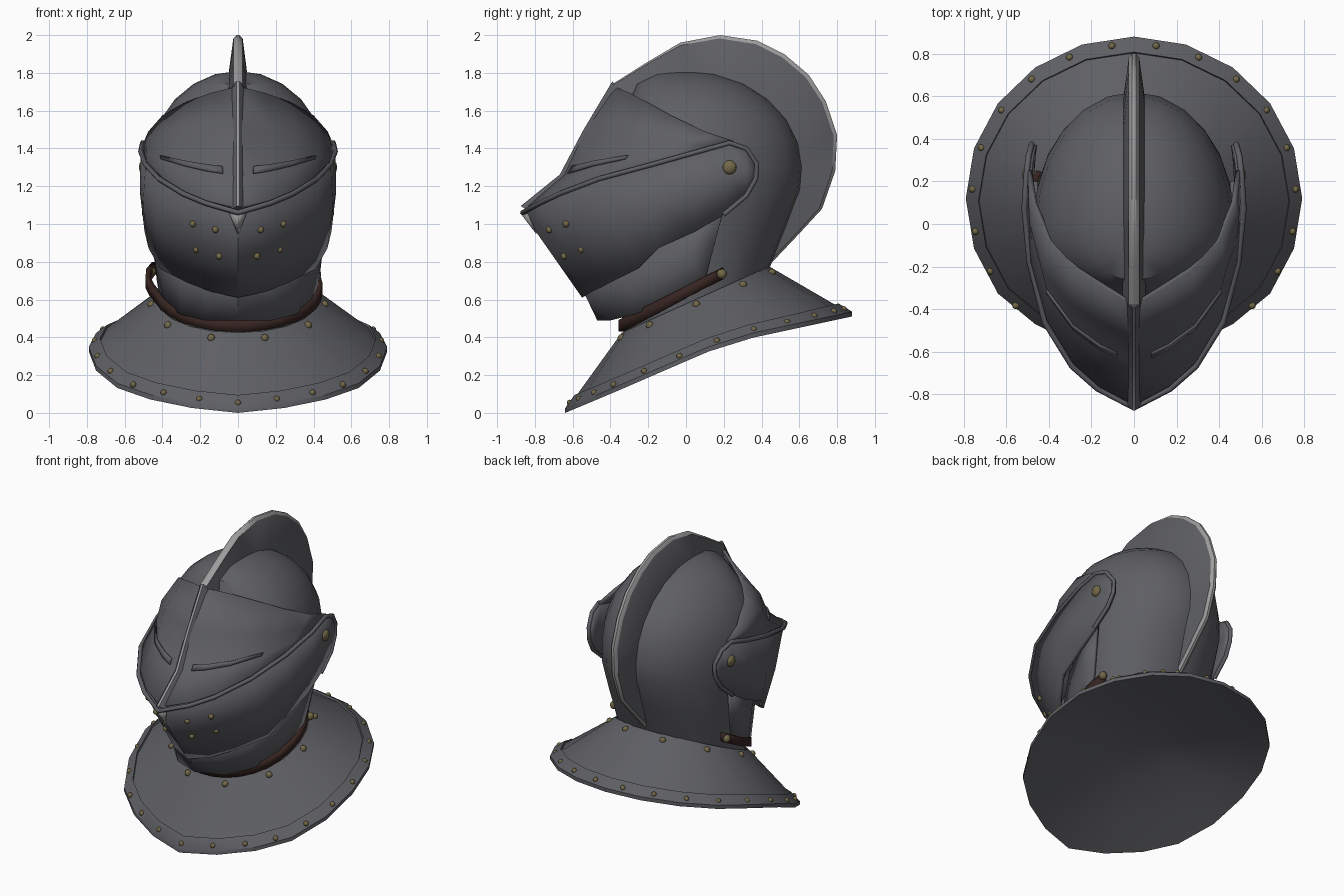
import bpy, bmesh, math
from mathutils import Vector, Matrix

if "Cube" in bpy.data.objects:
    bpy.data.objects.remove(bpy.data.objects["Cube"])

def material(name, rgb):
    m = bpy.data.materials.new(name)
    m.diffuse_color = (*rgb, 1)
    m.use_nodes = True
    m.node_tree.nodes["Principled BSDF"].inputs["Base Color"].default_value = m.diffuse_color
    return m

STEEL = material("steel", (0.112, 0.114, 0.127))
WORN = material("worn_edge", (0.34, 0.34, 0.34))
BRASS = material("brass", (0.17, 0.14, 0.065))
LEATHER = material("leather", (0.038, 0.018, 0.015))

def lerp(a, b, t):
    return Vector(a).lerp(Vector(b), t)

def finish(name, bm, mats, thick=0):
    me = bpy.data.meshes.new(name)
    bm.to_mesh(me)
    bm.free()
    for m in mats:
        me.materials.append(m)
    ob = bpy.data.objects.new(name, me)
    bpy.context.collection.objects.link(ob)
    if thick:
        s = ob.modifiers.new("thickness", 'SOLIDIFY')
        s.thickness, s.offset = thick, -1
    bpy.ops.object.select_all(action='DESELECT')
    ob.select_set(True)
    bpy.context.view_layer.objects.active = ob
    bpy.ops.object.shade_smooth_by_angle(angle=math.radians(35))
    return ob

def sheet(name, cols, mat, thick=0, closed=False):
    """Skin a grid; columns run towards +x seen from the front, rows run down."""
    bm = bmesh.new()
    v = [[bm.verts.new(p) for p in c] for c in cols]
    n = len(v)
    for c in range(n if closed else n - 1):
        d = (c + 1) % n
        for r in range(len(v[0]) - 1):
            bm.faces.new((v[c][r], v[c][r+1], v[d][r+1], v[d][r]))
    bmesh.ops.remove_doubles(bm, verts=bm.verts, dist=1e-4)
    return finish(name, bm, [mat], thick)

def flip(col):
    return [Vector((-p[0], p[1], p[2])) for p in col]

def mirrored(cols):
    return [flip(c) for c in reversed(cols[1:])] + cols

# Skull: dome (shorter in front, under the visor) blending into tilted neck rings
# ring = (centre y, z, half width, back radius, front radius, tilt)
rings = []
for e, front in ((90, .62), (75, .62), (60, .53), (45, .42), (30, .4), (15, .4), (0, .4)):
    s, c = math.sin(math.radians(e)), math.cos(math.radians(e))
    rings.append((0, 1.3 + .51 * s, .472 * c, .62 * c, front * c, 0))
rings += [(.05, 1.1, .465, .56, .43, .15), (.06, .85, .437, .475, .42, .3), (.05, .58, .405, .385, .38, .44)]
def ring_point(a, cy, z, rx, back, front, tilt):
    y = -math.cos(a) * (front if math.cos(a) > 0 else back)
    return Vector((rx * math.sin(a), cy + y, z + y * tilt))
N = 24
sheet("skull", [[ring_point(2 * math.pi * k / N, *r) for r in rings] for k in range(N)],
      STEEL, closed=True)

# Collar: flared skirt with a raised rim and a hollow underside
EDGE = [(-.64, 0), (-.4, .1), (-.17, .2), (.12, .325), (.34, .395), (.9, .515)]
def edge_z(y):
    for (y0, z0), (y1, z1) in zip(EDGE, EDGE[1:]):
        if y <= y1:
            return z0 + (z1 - z0) * (y - y0) / (y1 - y0)
    return EDGE[-1][1]
def collar_point(a, t):
    y = .12 - .76 * math.cos(a)
    if 0.1 < min(a, 2 * math.pi - a) < 0.7:
        y += .025
    outer = Vector((.79 * math.sin(a), y, edge_z(y) + .025))
    return outer.lerp(ring_point(a, .05, .6, .43, .39, .39, .45), t)
cols = []
for k in range(20):
    a = 2 * math.pi * k / 20
    e = collar_point(a, 0)
    low, mid = e - Vector((0, 0, .025)), Vector((0, .12, .3))
    step = Vector((0, 0, .013))
    cols.append([collar_point(a, 1), collar_point(a, .175) - step, collar_point(a, .165) + step * .3, e, low]
                + [low.lerp(mid, t) + Vector((0, 0, h)) for t, h in ((.3, .065), (.65, .12), (1, .14))])
sheet("collar", cols, STEEL, closed=True)

# Chin guard: lower face plate
top = [(0, -.58, .72), (.17, -.48, .75), (.31, -.32, .8), (.41, -.15, .9), (.46, .02, 1), (.475, .2, 1.08)]
bot = [(0, -.47, .49), (.18, -.4, .49), (.3, -.28, .52), (.385, -.13, .57), (.42, .02, .64), (.43, .1, .7)]
sheet("chin_guard", mirrored([[Vector(a), lerp(a, b, .5), Vector(b)] for a, b in zip(top, bot)]),
      STEEL, thick=.02)

# Lower visor: pointed prow with arms running back to the pivots
top = [(0, -.865, 1.06), (.17, -.775, 1.11), (.29, -.67, 1.16), (.42, -.46, 1.24), (.49, -.18, 1.315),
       (.515, .07, 1.385), (.505, .23, 1.43), (.495, .32, 1.4), (.48, .375, 1.32)]
bot = [(0, -.55, .61), (.14, -.5, .64), (.27, -.4, .69), (.41, -.26, .76), (.473, -.15, .87),
       (.495, .05, .96), (.495, .2, 1.05), (.487, .32, 1.15), (.48, .37, 1.24)]
SWELL = (0, 0, 0, .015, .022, .015, .005, 0, 0)
sheet("lower_visor", mirrored([[Vector(a), lerp(a, b, .5) + Vector((s, 0, 0)), Vector(b)]
                               for a, b, s in zip(top, bot, SWELL)]), STEEL, thick=.025)

# Worn patch on the prow
patch = [[Vector((0, -.868, 1.045)), Vector((0, -.795, .95))],
         [Vector((.045, -.842, 1.055)), Vector((.004, -.793, .95))]]
sheet("prow_wear", mirrored(patch), WORN, thick=.005)

# Rolled lip along the visor's upper edge and round the arm ends
half = top + [bot[8], bot[7], bot[6]]
path = [(-x, y, z) for x, y, z in reversed(half[1:])] + half
cu = bpy.data.curves.new("visor_lip", 'CURVE')
cu.dimensions = '3D'
cu.bevel_depth, cu.bevel_resolution = .014, 1
sp = cu.splines.new('POLY')
sp.points.add(len(path) - 1)
for p, q in zip(sp.points, path):
    p.co = (*q, 1)
cu.materials.append(STEEL)
bpy.context.collection.objects.link(bpy.data.objects.new("visor_lip", cu))

# Upper visor: brow plate flaring out to the prow
top = [(0, -.385, 1.73), (.14, -.3, 1.695), (.27, -.215, 1.65), (.4, -.08, 1.575), (.475, .1, 1.49), (.497, .25, 1.44)]
bot = [(0, -.85, 1.09), (.17, -.76, 1.13), (.29, -.65, 1.18), (.41, -.45, 1.255), (.485, -.18, 1.33), (.507, .1, 1.39)]
visor = []
for i, (a, b) in enumerate(zip(top, bot)):
    dent = Vector((0, .052, -.03)) * (1 - i / 5)
    bulge = Vector((.03, -.01, 0)) * (0, .5, 1, 1, .4, 0)[i]
    visor.append([Vector(a), lerp(a, b, .35) + dent * .2 + bulge, lerp(a, b, .7) + dent, Vector(b)])
sheet("upper_visor", mirrored(visor), STEEL, thick=.02)

# Eye slit frames: thin raised strips just above the flare
def slit_col(c):
    i = min(int(c), 4)
    p, q = (lerp(visor[i][r], visor[i+1][r], c - i) for r in (1, 2))
    return [p.lerp(q, t) + Vector((.003, -.009, .006)) for t in (.84, 1.0)]
slit = [slit_col(c) for c in (.5, 1, 2, 3)]
sheet("eye_slit_right", slit, STEEL, thick=.009)
sheet("eye_slit_left", [flip(c) for c in reversed(slit)], STEEL, thick=.009)

# Blades on the centre line: wide root, narrow shoulder, worn edge
def blade(name, outer, inner, width, shoulder, worn):
    cols = []
    for (oy, oz), (iy, iz) in zip(outer, inner):
        o, i = Vector((0, oy, oz)), Vector((0, iy, iz))
        m, w = i.lerp(o, shoulder), Vector((width, 0, 0))
        cols.append([i - w, m - w * .45, o - w * .15, o + w * .15, m + w * .45, i + w])
    bm = bmesh.new()
    v = [[bm.verts.new(p) for p in c] for c in cols]
    for c, d in zip(v, v[1:]):
        for r in range(5):
            f = bm.faces.new((c[r], c[r+1], d[r+1], d[r]))
            f.material_index = 1 if r in worn else 0
    bm.faces.new(v[0])
    bm.faces.new(v[-1])
    bmesh.ops.recalc_face_normals(bm, faces=bm.faces)
    finish(name, bm, [STEEL, WORN])

crest = [(-.39, 1.74), (-.2, 1.86), (-.03, 1.96), (.18, 2.0), (.38, 1.97), (.52, 1.9), (.65, 1.79),
         (.74, 1.65), (.8, 1.47), (.79, 1.28), (.72, 1.08), (.6, .95), (.43, .77)]
root = []
for y, z in crest:
    n = .9 / math.hypot(y / .62, (z - 1.3) / .51)
    root.append((y * n, 1.3 + (z - 1.3) * n))
blade("crest", crest, root, .055, .93, (1, 2, 3))
blade("visor_ridge", [(-.39, 1.755), (-.545, 1.495), (-.668, 1.262), (-.875, 1.095)],
      [(-.34, 1.7), (-.5, 1.45), (-.61, 1.23), (-.82, 1.06)], .05, .75, (2,))

# Leather strap round the chin, its left end standing off
strap = []
for d in range(-125, 116, 12):
    a = math.radians(d)
    k = 1 + max(0, -d - 80) * .0055
    p = Vector((.447 * k * math.sin(a), .03 - .39 * math.cos(a), 0))
    p.z = .455 + .5 * (p.y + .37)
    strap.append([p + Vector((0, 0, .031)), p - Vector((0, 0, .031))])
sheet("chin_strap", strap, LEATHER, thick=.025)

# Brass rivets
def rivets(name, places, r, squash=(1, 1, 1)):
    bm = bmesh.new()
    for p in places:
        bmesh.ops.create_uvsphere(bm, u_segments=10, v_segments=6, radius=r,
                                  matrix=Matrix.Translation(p) @ Matrix.Diagonal((*squash, 1)))
    finish(name, bm, [BRASS])

def both(points):
    return [Vector((s * x, y, z)) for x, y, z in points for s in (1, -1)]

sink = Vector((0, 0, -.006))
rivets("rim_rivets", [collar_point(2 * math.pi * k / 23, .085) + sink for k in range(23)], .017)
rivets("neck_rivets", [collar_point(math.pi * (2 * k + 1) / 10, .92) + sink for k in range(10)], .021)
rivets("visor_rivets", both([(.12, -.724, .97), (.24, -.635, 1.0), (.1, -.645, .83), (.22, -.553, .865)]), .018)
rivets("visor_pivots", both([(.503, .23, 1.3)]), .038, (.6, 1, 1))
rivets("strap_rivets", [Vector((.415, .19, .735)), Vector((-.462, .22, .75))], .027)
